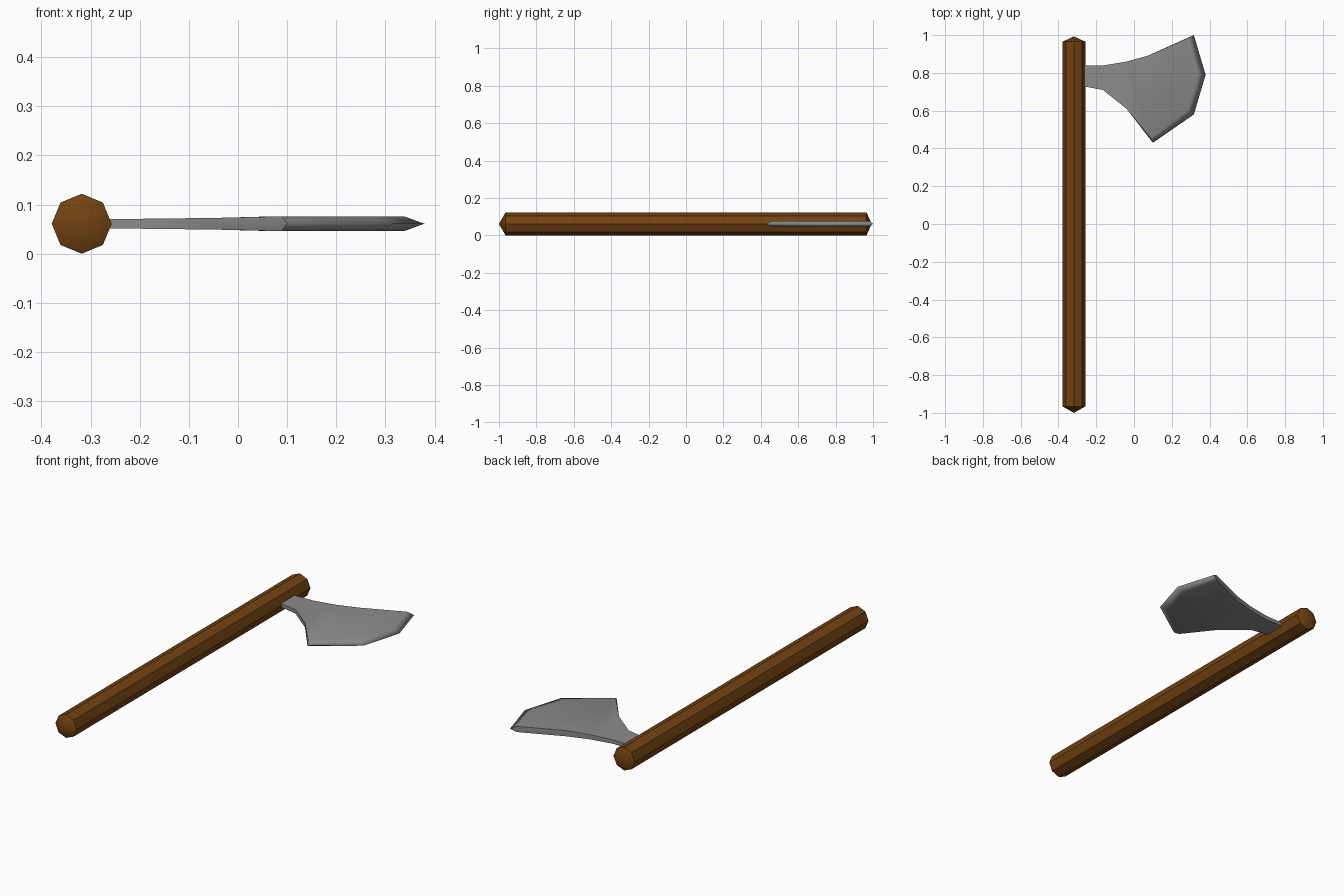
import bpy
import bmesh
import math
from mathutils import Matrix

AXIS_X, AXIS_Z, RADIUS = -0.318, 0.061, 0.061

if "Cube" in bpy.data.objects:
    bpy.data.objects.remove(bpy.data.objects["Cube"])


def material(name, rgb):
    mat = bpy.data.materials.new(name)
    mat.use_nodes = True
    mat.diffuse_color = (*rgb, 1)
    mat.node_tree.nodes["Principled BSDF"].inputs["Base Color"].default_value = (*rgb, 1)
    return mat


def make_object(name, bm, mat):
    bmesh.ops.recalc_face_normals(bm, faces=bm.faces)
    mesh = bpy.data.meshes.new(name)
    bm.to_mesh(mesh)
    bm.free()
    mesh.materials.append(mat)
    obj = bpy.data.objects.new(name, mesh)
    bpy.context.collection.objects.link(obj)
    bpy.ops.object.select_all(action='DESELECT')
    obj.select_set(True)
    bpy.context.view_layer.objects.active = obj
    bpy.ops.object.shade_smooth_by_angle(angle=math.radians(30))
    return obj


wood = material("brown wood", (0.17, 0.055, 0.006))
steel = material("grey steel", (0.26, 0.26, 0.26))

# Handle: eight-sided shaft whose end centres are pulled out into low points
bm = bmesh.new()
bmesh.ops.create_cone(bm, cap_ends=True, cap_tris=True, segments=8,
                      radius1=RADIUS, radius2=RADIUS, depth=1.93)
for v in bm.verts:
    if v.co.xy.length < 0.001:
        v.co.z = 0.993 if v.co.z > 0 else -1.0
place = Matrix.Translation((AXIS_X, 0, AXIS_Z)) @ Matrix.Rotation(-math.pi / 2, 4, 'X')
bmesh.ops.transform(bm, matrix=place, verts=bm.verts)
make_object("handle", bm, wood)

# Blade: paired points along the back and belly as (x, y), with half thickness
back = [(-0.30, 0.84), (-0.16, 0.84), (-0.04, 0.86), (0.07, 0.89)]
belly = [(-0.30, 0.735), (-0.165, 0.71), (-0.04, 0.61)]
half = [0.009, 0.0105, 0.012, 0.015]
# Bevel shoulder and the sharp cutting edge beyond it, belly to back
shoulder = [(0.088, 0.455), (0.285, 0.605), (0.338, 0.79), (0.288, 0.985)]
edge = [(0.10, 0.43), (0.317, 0.58), (0.379, 0.79), (0.317, 1.0)]

bm = bmesh.new()


def points(xy, heights):
    return [bm.verts.new((x, y, h)) for (x, y), h in zip(xy, heights)]


back_v = points(back, half)
belly_v = points(belly, half)
shoulder_v = points(shoulder, [half[-1]] * 4)
lower = belly_v + shoulder_v[:1]
for i in range(3):
    bm.faces.new((back_v[i], back_v[i + 1], lower[i + 1], lower[i]))
bm.faces.new([back_v[3]] + shoulder_v[::-1])

# Side walls and bevels run from the upper outline down to the middle plane
rim = belly_v + shoulder_v + back_v[::-1]
middle = points(belly + edge + back[::-1], [0] * len(rim))
for i in range(len(rim) - 1):
    bm.faces.new((rim[i], middle[i], middle[i + 1], rim[i + 1]))
bm.faces.new((rim[-1], middle[-1], middle[0], rim[0]))

blade = make_object("blade", bm, steel)
blade.location.z = AXIS_Z
mirror = blade.modifiers.new("Mirror", 'MIRROR')
mirror.use_axis = (False, False, True)
mirror.merge_threshold = 0.0005
